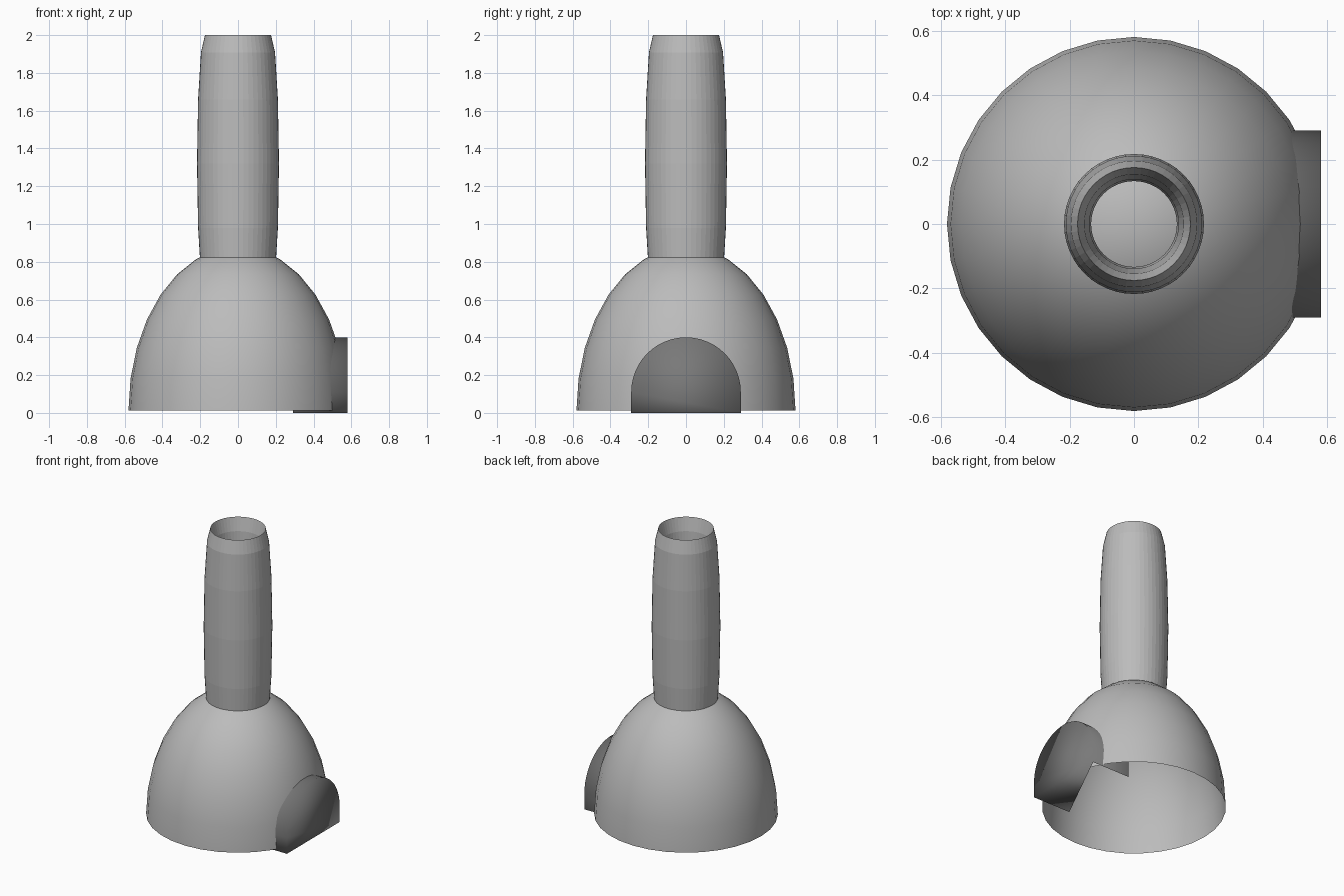
import bpy
import bmesh
from math import sin, cos, pi

if "Cube" in bpy.data.objects:
    bpy.data.objects.remove(bpy.data.objects["Cube"])


def grey(name, level):
    mat = bpy.data.materials.new(name)
    mat.diffuse_color = (level, level, level, 1)
    mat.use_nodes = True
    mat.node_tree.nodes["Principled BSDF"].inputs["Base Color"].default_value = mat.diffuse_color
    return mat


STONE = grey("stone", 0.5)
DARK = grey("dark_stone", 0.19)


def make_object(name, bm, mat, smooth=True):
    for f in bm.faces:
        f.smooth = smooth
    mesh = bpy.data.meshes.new(name)
    bm.to_mesh(mesh)
    bm.free()
    mesh.materials.append(mat)
    obj = bpy.data.objects.new(name, mesh)
    bpy.context.collection.objects.link(obj)
    return obj


# Domed body: upper half of a stretched sphere, open underneath
bm = bmesh.new()
bmesh.ops.create_uvsphere(bm, u_segments=32, v_segments=16, radius=1)
bmesh.ops.delete(bm, geom=[v for v in bm.verts if v.co.z < -0.01], context='VERTS')
for v in bm.verts:
    v.co = (v.co.x * 0.58, v.co.y * 0.58, 0.012 + v.co.z * 0.868)
make_object("dome", bm, STONE)

# Chimney: tall stretched ring, thin at the rim and thicker in the middle
MAJOR, MINOR = 48, 12
bm = bmesh.new()
rings = []
for i in range(MAJOR):
    a = 2 * pi * i / MAJOR
    ring = []
    for j in range(MINOR):
        b = 2 * pi * j / MINOR
        r = 0.175 + 0.042 * cos(b)
        ring.append(bm.verts.new((r * cos(a), r * sin(a), 1.32 + 0.68 * sin(b))))
    rings.append(ring)
for i in range(MAJOR):
    p, q = rings[i], rings[(i + 1) % MAJOR]
    for j in range(MINOR):
        k = (j + 1) % MINOR
        bm.faces.new((p[j], q[j], q[k], p[k]))
make_object("chimney", bm, STONE, smooth=False)

# Arched doorway: closed front, side walls running into the open dome
W, SPRING, STEPS = 0.29, 0.11, 24
outline = [(-W, 0)]
outline += [(-W * cos(pi * i / STEPS), SPRING + W * sin(pi * i / STEPS))
            for i in range(STEPS + 1)]
outline += [(W, 0)]
bm = bmesh.new()
front = [bm.verts.new((0.58, y, z)) for y, z in outline]
back = [bm.verts.new((0.29, y, z)) for y, z in outline]
bm.faces.new(front)
for i in range(len(outline) - 1):
    bm.faces.new((front[i], front[i + 1], back[i + 1], back[i]))
# Half of the threshold is filled in
bm.faces.new((front[0], back[0], front[-1]))
bmesh.ops.recalc_face_normals(bm, faces=bm.faces[:])
if max(bm.faces, key=lambda f: len(f.verts)).normal.x < 0:
    bmesh.ops.reverse_faces(bm, faces=bm.faces[:])
make_object("doorway", bm, DARK)
